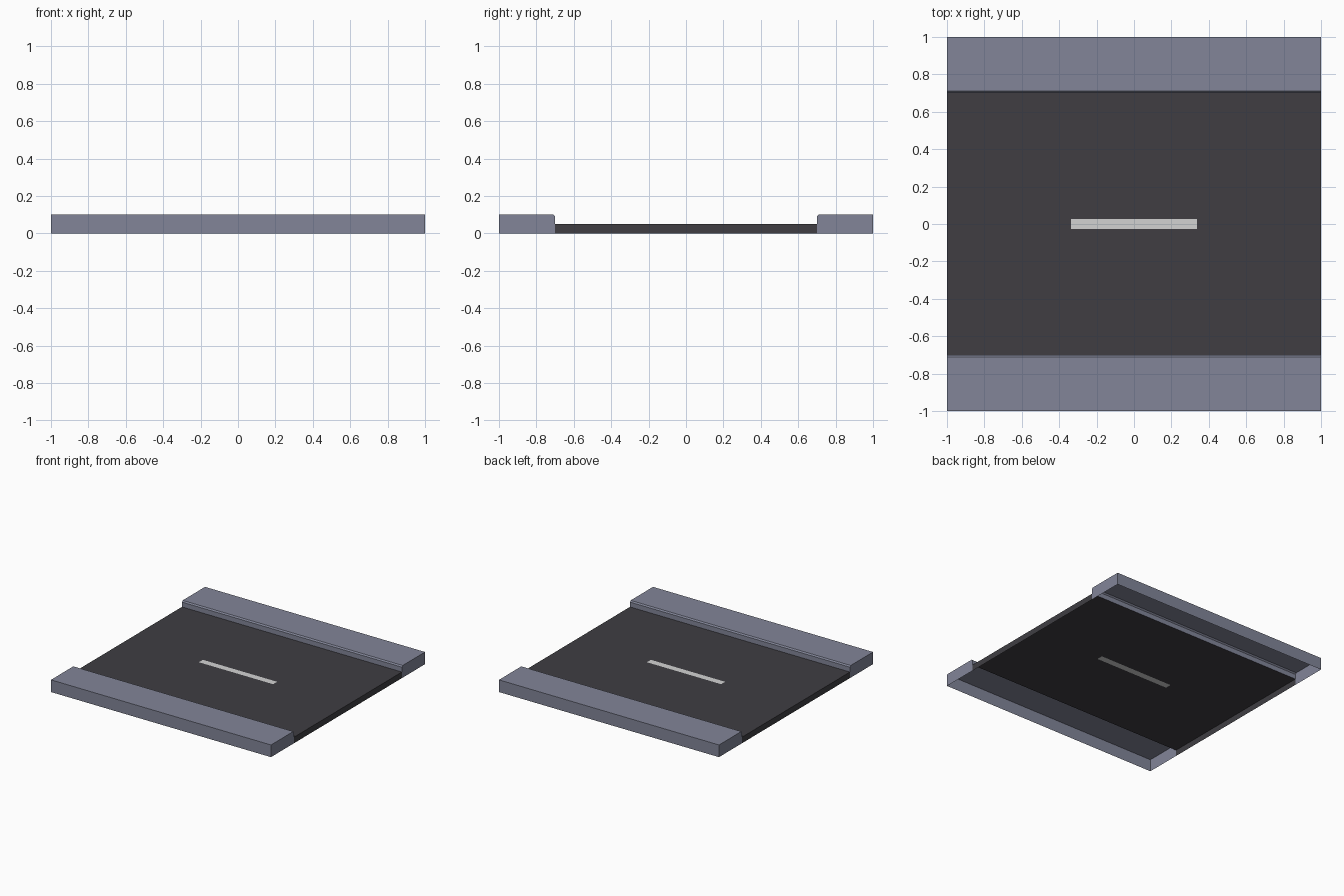
import bpy

if "Cube" in bpy.data.objects:
    bpy.data.objects.remove(bpy.data.objects["Cube"])


def material(name, rgb):
    m = bpy.data.materials.new(name)
    m.diffuse_color = (*rgb, 1)
    m.use_nodes = True
    m.node_tree.nodes["Principled BSDF"].inputs["Base Color"].default_value = m.diffuse_color
    return m


PAVEMENT = material("pavement grey", (0.223, 0.235, 0.315))
ASPHALT = material("asphalt", (0.050, 0.048, 0.055))
PAINT = material("road paint", (0.65, 0.65, 0.65))


def add_mesh(name, verts, faces, mats):
    me = bpy.data.meshes.new(name)
    me.from_pydata(verts, [], faces)
    ob = bpy.data.objects.new(name, me)
    bpy.context.collection.objects.link(ob)
    for m in mats:
        me.materials.append(m)
    return ob


# Sidewalks: open-bottomed profile swept along x, with end caps
PROFILE = [(1, 0), (1, 0.1), (0.71, 0.1), (0.70, 0.09), (0.70, 0.05)]


def sidewalk(name, side):
    prof = PROFILE + [(0.70, 0)]
    n = len(prof)
    verts = [(x, side * y, z) for x in (-1, 1) for y, z in prof]
    # the curb wall stops at the road, so no strip is made below it
    faces = [(i, i + n, i + 1 + n, i + 1) for i in range(n - 2)]
    faces += [tuple(range(n)), tuple(range(2 * n - 1, n - 1, -1))]
    if side < 0:
        faces = [f[::-1] for f in faces]
    # outward winding: the first strip is the outer wall
    ob = add_mesh(name, verts, faces, [PAVEMENT])
    if ob.data.polygons[0].normal.y * side < 0:
        ob.data.flip_normals()


sidewalk("sidewalk_back", 1)
sidewalk("sidewalk_front", -1)

# Road: single sheet with the centre dash cut in, plus end skirts
xs = (-1, -0.337, 0.337, 1)
ys = (-0.70, -0.026, 0.026, 0.70)
verts = [(x, y, 0.05) for y in ys for x in xs]
faces = [(j * 4 + i, j * 4 + i + 1, j * 4 + i + 5, j * 4 + i + 4)
         for j in range(3) for i in range(3)]
verts += [(-1, -0.70, 0), (-1, 0.70, 0), (1, -0.70, 0), (1, 0.70, 0)]
faces += [(16, 0, 4, 8, 12, 17), (18, 19, 15, 11, 7, 3)]
road = add_mesh("road", verts, faces, [ASPHALT, PAINT])
road.data.polygons[4].material_index = 1
for p, want in ((9, -1), (10, 1)):
    if road.data.polygons[p].normal.x * want < 0:
        road.data.polygons[p].flip()
